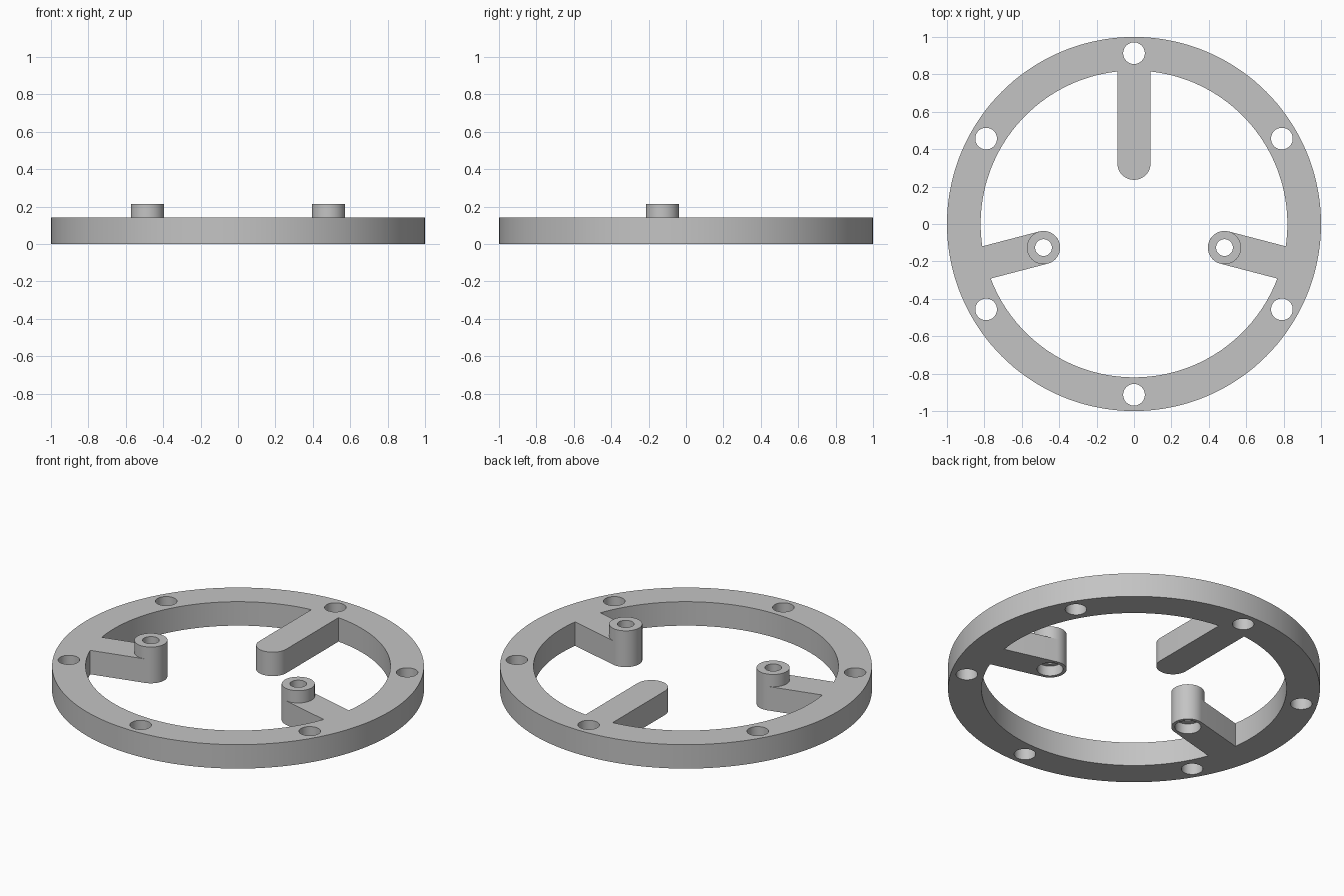
import bpy, bmesh
from math import sin, cos, asin, pi, radians
from mathutils import Vector

if "Cube" in bpy.data.objects:
    bpy.data.objects.remove(bpy.data.objects["Cube"], do_unlink=True)

PLATE_TOP, BOSS_TOP = 0.142, 0.215
INNER, ARM = 0.82, 0.089           # ring inner radius, arm half width
BOLT, BORE, POCKET = 0.058, 0.045, 0.07
TILT = radians(14.6)
ARMS = [(-TILT, 0.5), (pi / 2, 0.325), (pi + TILT, 0.5)]   # angle, tip radius

grey = bpy.data.materials.new("plain grey")
grey.use_nodes = True
grey.diffuse_color = (0.55, 0.55, 0.55, 1)
grey.node_tree.nodes["Principled BSDF"].inputs["Base Color"].default_value = grey.diffuse_color


def polar(r, a):
    return Vector((r * cos(a), r * sin(a), 0))


def arc(centre, r, start, end, n):
    return [centre + polar(r, start + (end - start) * i / n) for i in range(n + 1)]


def circle(centre, r, n=48):
    return arc(centre, r, 0, 2 * pi, n)[:-1]


def solid(name, contours, z0, z1):
    """Fill nested contours and extrude them from z0 to z1."""
    bm = bmesh.new()
    edges = []
    for pts in contours:
        vs = [bm.verts.new((p.x, p.y, z0)) for p in pts]
        edges += [bm.edges.new((v, vs[i - 1])) for i, v in enumerate(vs)]
    bmesh.ops.triangle_fill(bm, use_beauty=True, use_dissolve=False, edges=edges)
    new = bmesh.ops.extrude_face_region(bm, geom=bm.faces[:], use_keep_orig=True)["geom"]
    top = [g for g in new if isinstance(g, bmesh.types.BMVert)]
    bmesh.ops.translate(bm, vec=(0, 0, z1 - z0), verts=top)
    bmesh.ops.recalc_face_normals(bm, faces=bm.faces[:])
    mesh = bpy.data.meshes.new(name)
    bm.to_mesh(mesh)
    bm.free()
    mesh.materials.append(grey)
    obj = bpy.data.objects.new(name, mesh)
    bpy.context.collection.objects.link(obj)
    return obj


def activate(obj):
    bpy.ops.object.select_all(action='DESELECT')
    obj.select_set(True)
    bpy.context.view_layer.objects.active = obj


def smooth(obj):
    activate(obj)
    bpy.ops.object.shade_smooth_by_angle(angle=radians(30))


# Inner outline: round each arm tip, then follow the ring to the next arm
half = asin(ARM / INNER)
inner = []
for i, (a, tip) in enumerate(ARMS):
    following = ARMS[(i + 1) % 3][0] + (2 * pi if i == 2 else 0)
    inner += arc(polar(tip, a), ARM, a - pi / 2, a - 3 * pi / 2, 24)
    inner += arc(Vector(), INNER, a + half, following - half, 44)

bosses = [polar(tip, a) for a, tip in (ARMS[0], ARMS[2])]
bolts = [circle(polar(0.913, pi / 6 + i * pi / 3), BOLT) for i in range(6)]
bores = [circle(c, BORE) for c in bosses]

# Ring with three arms, bolt holes and boss bores
plate = solid("ring_with_arms", [circle(Vector(), 1, 144), inner] + bolts + bores, 0, PLATE_TOP)

# Wider pockets under the two bosses
for c in bosses:
    cutter = solid("pocket_cutter", [circle(c, POCKET)], -0.1, 0.06)
    activate(plate)
    mod = plate.modifiers.new("pocket", 'BOOLEAN')
    mod.operation, mod.solver, mod.object = 'DIFFERENCE', 'EXACT', cutter
    bpy.ops.object.modifier_apply(modifier=mod.name)
    bpy.data.objects.remove(cutter, do_unlink=True)
smooth(plate)

# Raised collars on the two side arms
for side, c in zip(("left", "right"), bosses):
    smooth(solid(side + "_boss_collar", [circle(c, ARM), circle(c, BORE)], PLATE_TOP, BOSS_TOP))
